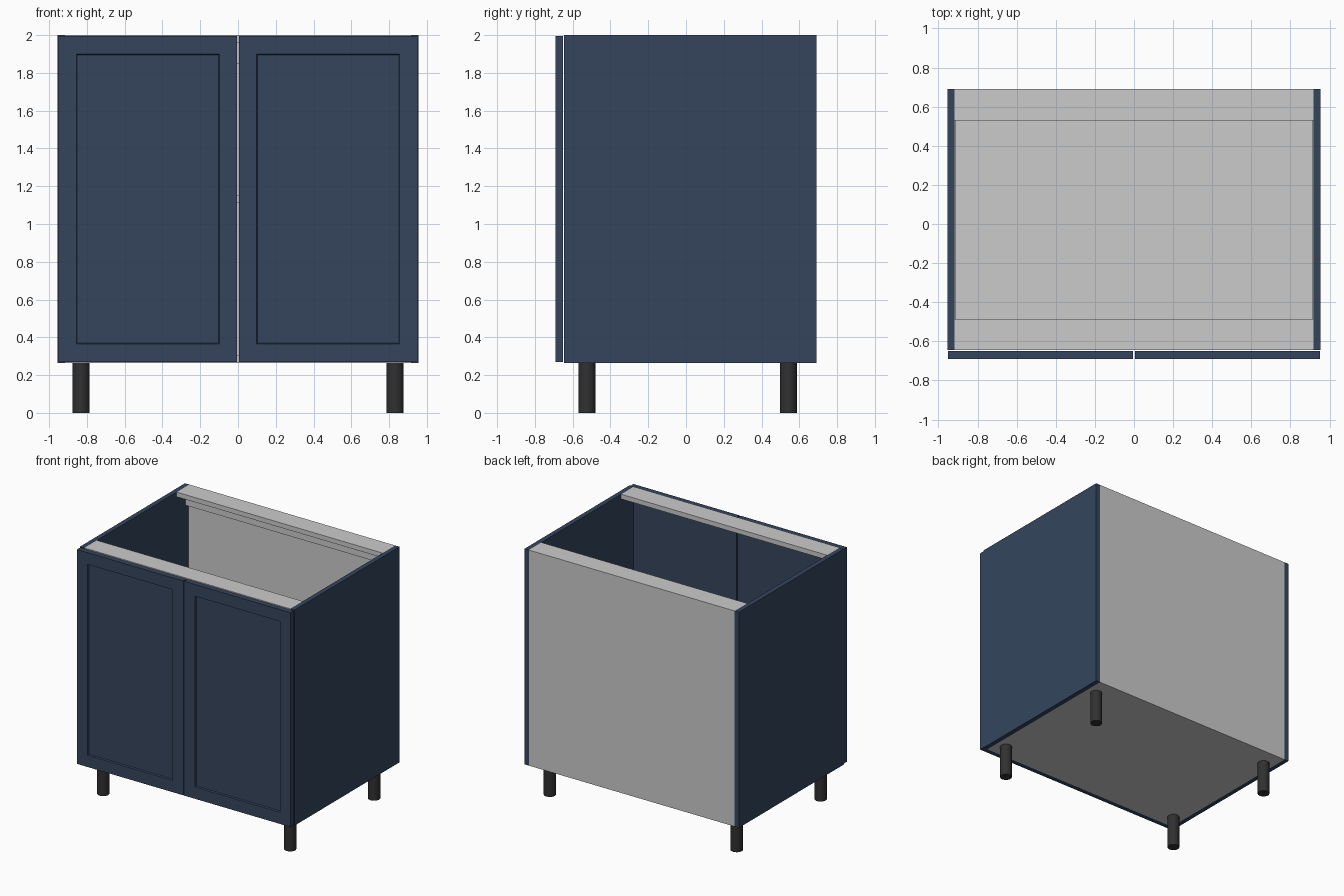
import bpy, bmesh

if "Cube" in bpy.data.objects:
    bpy.data.objects.remove(bpy.data.objects["Cube"])

def material(name, rgb):
    m = bpy.data.materials.new(name)
    m.diffuse_color = (*rgb, 1)
    m.use_nodes = True
    m.node_tree.nodes["Principled BSDF"].inputs["Base Color"].default_value = m.diffuse_color
    return m

NAVY = material("navy_paint", (0.035, 0.06, 0.11))
BLACK = material("black_plastic", (0.03, 0.03, 0.03))

def box(name, x, y, z, mat=None):
    """Box from (min, max) ranges along each axis."""
    bm = bmesh.new()
    bmesh.ops.create_cube(bm, size=1)
    for v in bm.verts:
        v.co = [r[0] if c < 0 else r[1] for c, r in zip(v.co, (x, y, z))]
    mesh = bpy.data.meshes.new(name)
    bm.to_mesh(mesh)
    bm.free()
    ob = bpy.data.objects.new(name, mesh)
    bpy.context.collection.objects.link(ob)
    if mat:
        mesh.materials.append(mat)
    return ob

def door(name, x):
    """Door slab with a shallow recessed centre panel on its front."""
    ob = box(name, x, (-0.69, -0.65), (0.27, 1.995), NAVY)
    bm = bmesh.new()
    bm.from_mesh(ob.data)
    bm.normal_update()
    front = [f for f in bm.faces if f.normal.y < -0.9]
    bmesh.ops.inset_region(bm, faces=front, thickness=0.134)
    bmesh.ops.inset_region(bm, faces=front, thickness=0.006, depth=0)
    for v in front[0].verts:
        v.co.y += 0.012
    bm.to_mesh(ob.data)
    bm.free()

B, T, W = 0.265, 2.0, 0.917   # carcass bottom, top, inner half width

# Side panels, doors and legs on both sides
for s, side in ((-1, "left"), (1, "right")):
    box(side + "_side_panel", sorted((s * W, s * 0.955)), (-0.645, 0.69), (B, T), NAVY)
    door(side + "_door", sorted((s * 0.004, s * 0.951)))
    for y, place in ((-0.525, "front"), (0.543, "back")):
        bpy.ops.mesh.primitive_cylinder_add(vertices=32, radius=0.045, depth=B,
                                            location=(s * 0.832, y, B / 2))
        leg = bpy.context.object
        leg.name = f"{place}_{side}_leg"
        leg.data.materials.append(BLACK)
        bpy.ops.object.shade_smooth_by_angle()

# Floor, shelf and back
box("bottom_panel", (-W, W), (-0.645, 0.68), (B, B + 0.038))
box("shelf", (-0.912, 0.912), (-0.62, 0.67), (1.115, 1.153))
box("back_panel", (-W, W), (0.68, 0.69), (B, T))

# Top rails and the upright rail behind the rear one
box("front_top_rail", (-W, W), (-0.645, -0.485), (T - 0.038, T))
box("rear_top_rail", (-W, W), (0.53, 0.68), (T - 0.038, T))
box("rear_upright_rail", (-W, W), (0.645, 0.68), (1.85, T - 0.038))
